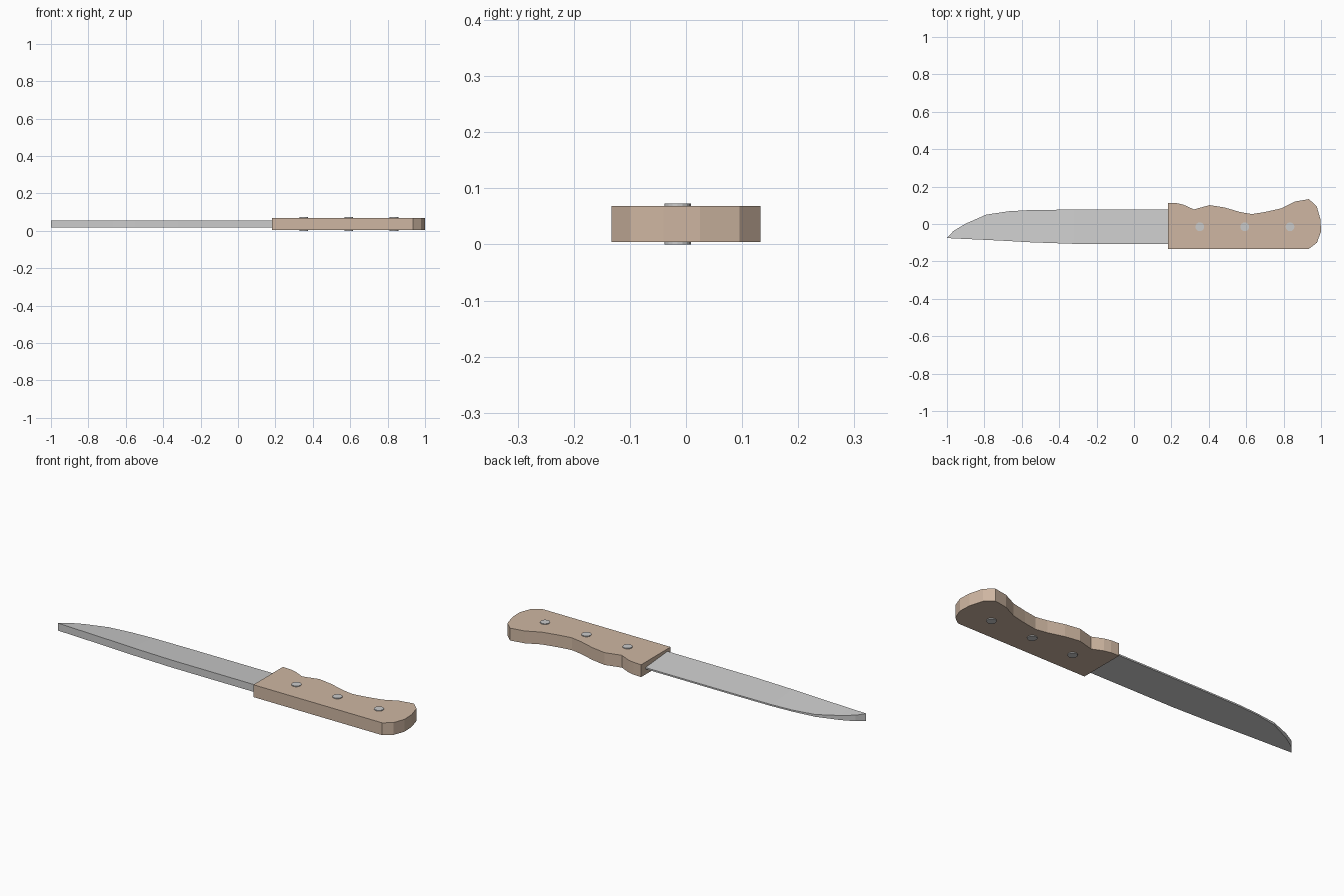
import bpy, bmesh
from mathutils import Matrix

if "Cube" in bpy.data.objects:
    bpy.data.objects.remove(bpy.data.objects["Cube"])

MID_Z = 0.0365


def finish(name, bm, mat=None):
    bmesh.ops.recalc_face_normals(bm, faces=bm.faces[:])
    mesh = bpy.data.meshes.new(name)
    bm.to_mesh(mesh)
    bm.free()
    obj = bpy.data.objects.new(name, mesh)
    bpy.context.collection.objects.link(obj)
    if mat:
        mesh.materials.append(mat)
    return obj


wood = bpy.data.materials.new("wood")
wood.diffuse_color = (0.62, 0.47, 0.36, 1)
wood.use_nodes = True
wood.node_tree.nodes["Principled BSDF"].inputs["Base Color"].default_value = wood.diffuse_color

# Handle: extruded outline with finger grooves and a rounded butt
outline = [(0.183, -0.133), (0.935, -0.133), (0.978, -0.10), (1.0, -0.04),
           (0.997, 0.025), (0.977, 0.095), (0.935, 0.133), (0.86, 0.12),
           (0.785, 0.083), (0.70, 0.064), (0.63, 0.053), (0.567, 0.064),
           (0.485, 0.088), (0.405, 0.101), (0.32, 0.078), (0.265, 0.103),
           (0.23, 0.111), (0.183, 0.113)]
bm = bmesh.new()
face = bm.faces.new([bm.verts.new((x, y, 0.004)) for x, y in outline])
ext = bmesh.ops.extrude_face_region(bm, geom=[face])
top = [v for v in ext["geom"] if isinstance(v, bmesh.types.BMVert)]
bmesh.ops.translate(bm, verts=top, vec=(0, 0, 0.065))
finish("handle", bm, wood)

# Blade: wedge section, thick spine on -y, thin cutting edge on +y
# stations: x, spine y, edge y, edge half thickness
SPINE = 0.0195
stations = [(-0.965, -0.077, -0.037, 0.016), (-0.90, -0.08, 0.002, 0.012),
            (-0.79, -0.085, 0.05, 0.006), (-0.67, -0.091, 0.068, 0.004),
            (-0.55, -0.098, 0.075, 0.004), (-0.32, -0.106, 0.077, 0.004),
            (0.20, -0.107, 0.077, 0.004)]
bm = bmesh.new()
tip = [bm.verts.new((-1.0, -0.075, MID_Z + s * SPINE)) for s in (-1, 1)]
rings = []
for x, ys, ye, h in stations:
    rings.append([bm.verts.new((x, y, MID_Z + z)) for y, z in
                  ((ys, -SPINE), (ys, SPINE), (ye, h), (ye, -h))])
a = rings[0]
bm.faces.new((tip[0], tip[1], a[1], a[0]))
bm.faces.new((tip[1], tip[0], a[3], a[2]))
bm.faces.new((tip[1], a[2], a[1]))
bm.faces.new((tip[0], a[0], a[3]))
for a, b in zip(rings, rings[1:]):
    for i in range(4):
        j = (i + 1) % 4
        bm.faces.new((a[i], a[j], b[j], b[i]))
bm.faces.new(rings[-1])
finish("blade", bm)

# Rivets through the handle
for n, x in enumerate((0.352, 0.592, 0.834), 1):
    bm = bmesh.new()
    bmesh.ops.create_cone(bm, cap_ends=True, segments=16, radius1=0.0235,
                          radius2=0.0235, depth=2 * MID_Z,
                          matrix=Matrix.Translation((x, -0.015, MID_Z)))
    finish(f"rivet_{n}", bm)
